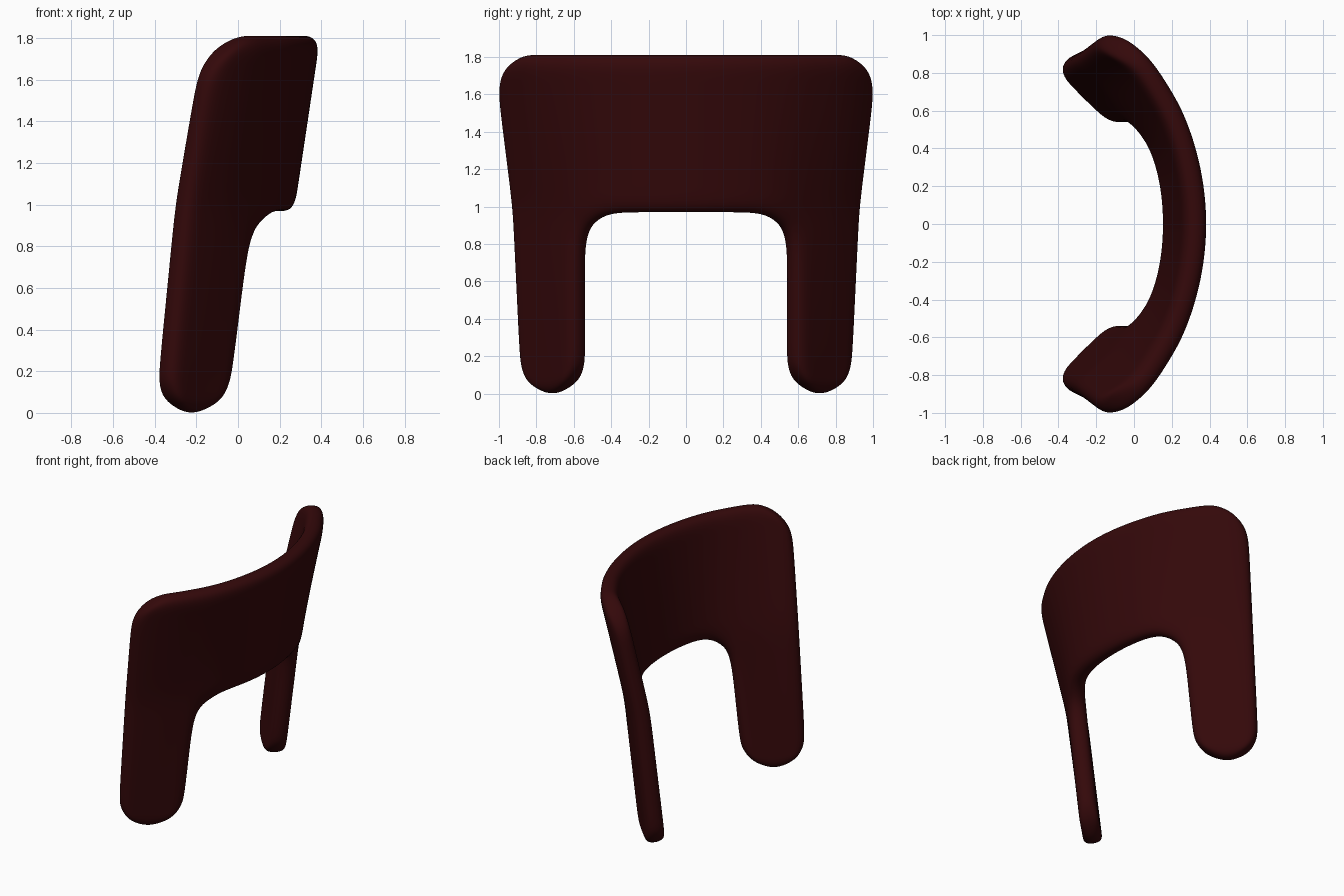
import bpy
import bmesh

cube = bpy.data.objects.get("Cube")
if cube:
    bpy.data.objects.remove(cube, do_unlink=True)

# Plan curves of the shell (x, y), from the centre to the outer edge, by height
LEVELS = [
    (0.2, [(.09, 0), (.07, .22), (.02, .42), (-.045, .555), (-.13, .64), (-.205, .715), (-.28, .79), (-.362, .872)]),
    (1.0, [(.215, 0), (.198, .22), (.14, .42), (.05, .555), (-.025, .65), (-.105, .745), (-.195, .83), (-.287, .907)]),
    (1.6, [(.305, 0), (.287, .22), (.237, .42), (.17, .575), (.105, .68), (.025, .80), (-.08, .905), (-.19, .98)]),
]
ROWS = [-.008, .11, .22, .5, .8, .965, 1.1, 1.3, 1.5, 1.68, 1.815]
ARCH, TOP, LEG, EDGE = 5, len(ROWS) - 1, 3, 7

# Rounded corners: (column, row) moved to (column position, height)
ROUNDED = {
    (3, 0): (3.55, .06), (4, 0): (4.3, .01), (6, 0): (5.7, .01), (7, 0): (6.45, .06),
    (3, 1): (3.08, .14), (7, 1): (6.92, .14),
    (3, ARCH): (2.68, .89),
    (6, TOP): (5.5, 1.812), (7, TOP): (6.2, 1.757), (7, TOP - 1): (6.95, 1.65),
}


def along(curve, a):
    i = min(int(a), EDGE - 1)
    t = a - i
    return [p + (q - p) * t for p, q in zip(curve[i], curve[i + 1])]


def shell_point(a, z):
    low, high = LEVELS[:2] if z < LEVELS[1][0] else LEVELS[1:]
    t = (z - low[0]) / (high[0] - low[0])
    p, q = along(low[1], a), along(high[1], a)
    return p[0] + (q[0] - p[0]) * t, p[1] + (q[1] - p[1]) * t, z


# Half of the backrest with one leg, as a thin sheet
bm = bmesh.new()
grid = {}
for r, z in enumerate(ROWS):
    for c in range(EDGE + 1):
        if c >= LEG or r >= ARCH:
            grid[c, r] = bm.verts.new(shell_point(*ROUNDED.get((c, r), (c, z))))
for c in range(EDGE):
    for r in range(TOP):
        corners = [(c, r), (c + 1, r), (c + 1, r + 1), (c, r + 1)]
        if all(k in grid for k in corners):
            bm.faces.new([grid[k] for k in corners])
mesh = bpy.data.meshes.new("curved_backrest")
bm.to_mesh(mesh)
bm.free()
backrest = bpy.data.objects.new("curved_backrest", mesh)
bpy.context.collection.objects.link(backrest)

# Mirror to the other side, thicken and round off
mirror = backrest.modifiers.new("mirror", 'MIRROR')
mirror.use_axis = (False, True, False)
solid = backrest.modifiers.new("thickness", 'SOLIDIFY')
solid.thickness = 0.13
solid.offset = 0
smooth = backrest.modifiers.new("rounding", 'SUBSURF')
smooth.levels = smooth.render_levels = 3
mesh.polygons.foreach_set("use_smooth", [True] * len(mesh.polygons))

# Dark red finish
colour = (.034, .0025, .003, 1)
mat = bpy.data.materials.new("dark_red")
mat.use_nodes = True
mat.diffuse_color = colour
mat.node_tree.nodes["Principled BSDF"].inputs["Base Color"].default_value = colour
mesh.materials.append(mat)
